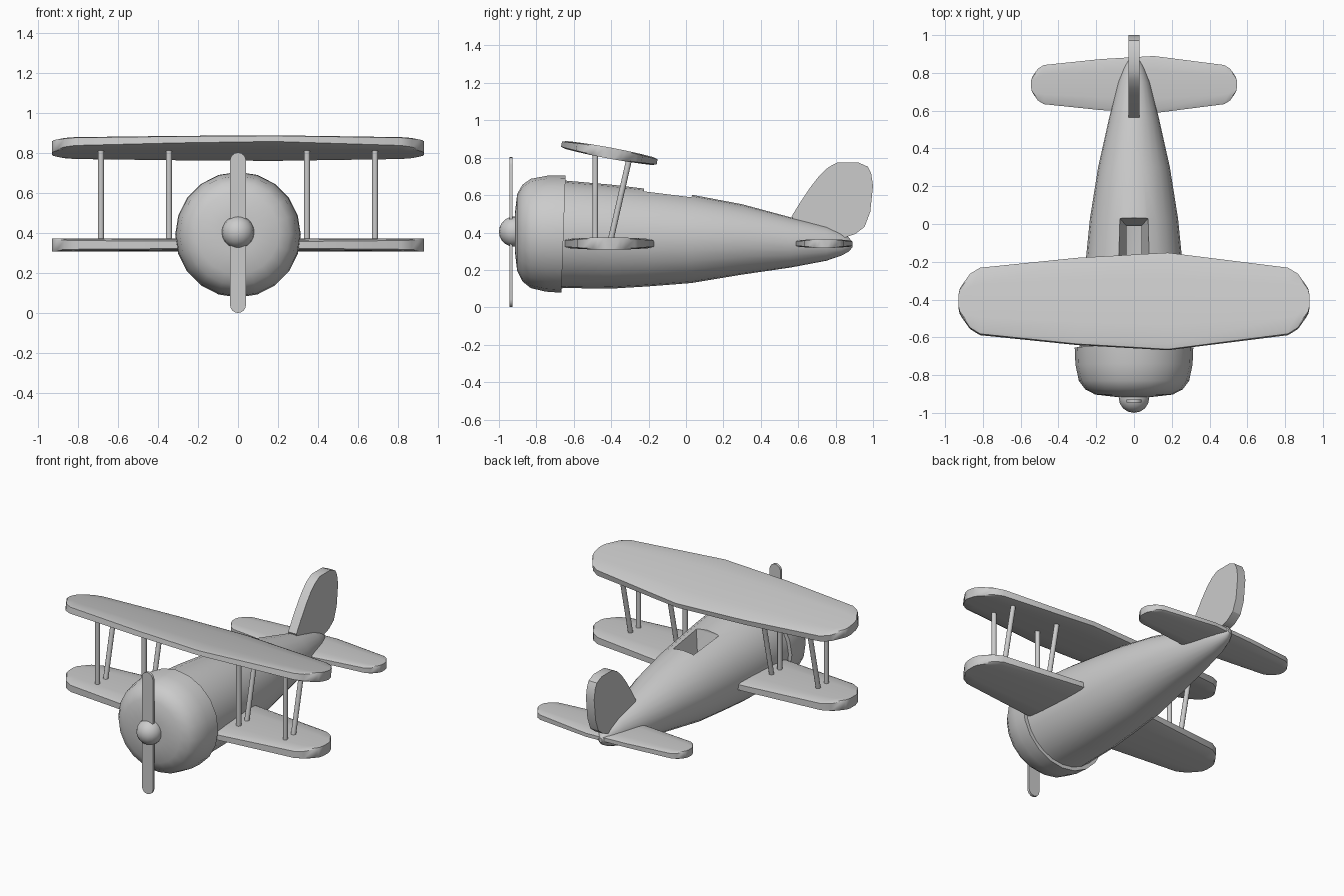
import bpy, bmesh
from math import sin, cos, pi, radians
from mathutils import Vector

if "Cube" in bpy.data.objects:
    bpy.data.objects.remove(bpy.data.objects["Cube"])


def finish(name, bm, angle=35):
    bmesh.ops.recalc_face_normals(bm, faces=bm.faces)
    me = bpy.data.meshes.new(name)
    bm.to_mesh(me)
    bm.free()
    ob = bpy.data.objects.new(name, me)
    bpy.context.collection.objects.link(ob)
    bpy.ops.object.select_all(action='DESELECT')
    ob.select_set(True)
    bpy.context.view_layer.objects.active = ob
    if angle:
        bpy.ops.object.shade_smooth_by_angle(angle=radians(angle))
    return ob


def skin(rings):
    """Join equal-sized point rings into a capped skin."""
    bm = bmesh.new()
    vs = [[bm.verts.new(p) for p in r] for r in rings]
    n = len(vs[0])
    for a, b in zip(vs, vs[1:]):
        for i in range(n):
            j = (i + 1) % n
            bm.faces.new((a[i], a[j], b[j], b[i]))
    bm.faces.new(vs[0])
    bm.faces.new(vs[-1])
    return bm


def loft(stations, sides):
    """Ellipse rings along y: (y, centre z, half width, half height, lean)."""
    rings = []
    for y, zc, rx, rz, lean in stations:
        rings.append([(rx * sin(2 * pi * i / sides),
                       y + lean * cos(2 * pi * i / sides),
                       zc + rz * cos(2 * pi * i / sides)) for i in range(sides)])
    return skin(rings)


# Fuselage
body = [(-.70, .39, .29, .29), (-.64, .39, .289, .287), (-.4, .378, .275, .278),
        (-.2, .372, .256, .260), (.03, .366, .233, .236), (.3, .363, .19, .188),
        (.56, .347, .132, .134), (.75, .342, .085, .093), (.83, .338, .055, .062),
        (.87, .336, .033, .038), (.89, .335, .012, .014)]
fuselage = finish("fuselage", loft([s + (0,) for s in body], 24), 0)

# Cockpit opening: tapered cutter, open at the bottom
FLOOR = .44
def box_ring(x, y0, y1, z):
    return [(-x, y0, z), (x, y0, z), (x, y1, z), (-x, y1, z)]
cutter = finish("cockpit_cutter", skin([box_ring(.04, -.18, -.01, FLOOR),
                                        box_ring(.082, -.225, .038, .62),
                                        box_ring(.082, -.225, .038, .8)]), 0)
mod = fuselage.modifiers.new("cockpit", 'BOOLEAN')
mod.object = cutter
mod.operation = 'DIFFERENCE'
mod.solver = 'EXACT'
bpy.context.view_layer.objects.active = fuselage
bpy.ops.object.modifier_apply(modifier=mod.name)
bpy.data.objects.remove(cutter)
bm = bmesh.new()
bm.from_mesh(fuselage.data)
floor = [f for f in bm.faces if all(abs(v.co.z - FLOOR) < 1e-3 for v in f.verts)]
bmesh.ops.delete(bm, geom=floor, context='FACES')
bm.to_mesh(fuselage.data)
bm.free()
bpy.ops.object.select_all(action='DESELECT')
fuselage.select_set(True)
bpy.ops.object.shade_smooth_by_angle(angle=radians(35))

# Engine cowl
cowl = [(-.915, .40, .10, 0), (-.903, .40, .205, 0), (-.875, .397, .258, 0),
        (-.83, .395, .292, 0), (-.745, .394, .31, .006), (-.655, .392, .314, .011)]
finish("engine_cowl", loft([(y, z, r, r, l) for y, z, r, l in cowl], 20))

# Spinner
bm = bmesh.new()
bmesh.ops.create_uvsphere(bm, u_segments=16, v_segments=10, radius=.081)
bmesh.ops.translate(bm, vec=(0, -.919, .405), verts=bm.verts)
finish("spinner", bm)


def plate(name, pts, depth, angle=30):
    """Flat outline with a thickness."""
    d = Vector(depth)
    return finish(name, skin([[Vector(p) - d / 2 for p in pts],
                              [Vector(p) + d / 2 for p in pts]]), angle)


# Propeller: one long blade with round ends
blade = []
for end in (1, -1):
    for i in range(9):
        a = pi * i / 8
        blade.append((end * .04 * cos(a), -.936, .402 + end * (.36 + .041 * sin(a))))
plate("propeller", blade, (0, .016, 0))

# Tail fin
fin = [(.565, .487), (.61, .56), (.665, .642), (.715, .706), (.76, .748), (.81, .775),
       (.92, .775), (.972, .752), (.99, .715), (1.0, .65), (.985, .51), (.955, .43),
       (.905, .392), (.84, .37), (.6, .40)]
plate("tail_fin", [(0, y, z) for y, z in fin], (.06, 0, 0))

# Wings and tailplane share one plan: (x, half chord)
PLAN = [(-.93, .03), (-.922, .065), (-.905, .092), (-.868, .145), (-.815, .178),
        (-.3, .232), (.18, .26), (.815, .178), (.868, .145), (.905, .092),
        (.922, .065), (.93, .03)]


def wing(name, loc, scale, tilt=0):
    rings = []
    for x, c in PLAN:
        upper = []
        for t in (-1, -.9, -.5, 0, .5, .9, 1):
            y = t * c
            h = .033 - .011 * (y / .26) ** 2 - (.006 if abs(t) == 1 else 0)
            upper.append((x, y, h))
        rings.append(upper + [(x, y, -h) for x, y, h in reversed(upper)])
    ob = finish(name, skin(rings), 40)
    ob.location, ob.scale = loc, scale
    ob.rotation_euler.x = radians(tilt)


wing("upper_wing", (0, -.41, .825), (1, 1, .9), -10.5)
wing("lower_wing", (0, -.412, .341), (1, .955, 1))
wing("tailplane", (0, .738, .341), (.586, .582, .72))


# Wing struts
def strut(name, a, b, r=.0155):
    a, b = Vector(a), Vector(b)
    bm = bmesh.new()
    bmesh.ops.create_cone(bm, cap_ends=True, segments=12, radius1=r, radius2=r,
                          depth=(b - a).length)
    ob = finish(name, bm)
    ob.location = (a + b) / 2
    ob.rotation_euler = (b - a).to_track_quat('Z', 'Y').to_euler()


for side, s in (("left", -1), ("right", 1)):
    for place, x in (("inner", .345), ("outer", .685)):
        strut(f"{side}_{place}_front_strut", (s * x, -.485, .35), (s * x, -.485, .83))
        strut(f"{side}_{place}_rear_strut", (s * x, -.405, .35), (s * x, -.302, .80))
